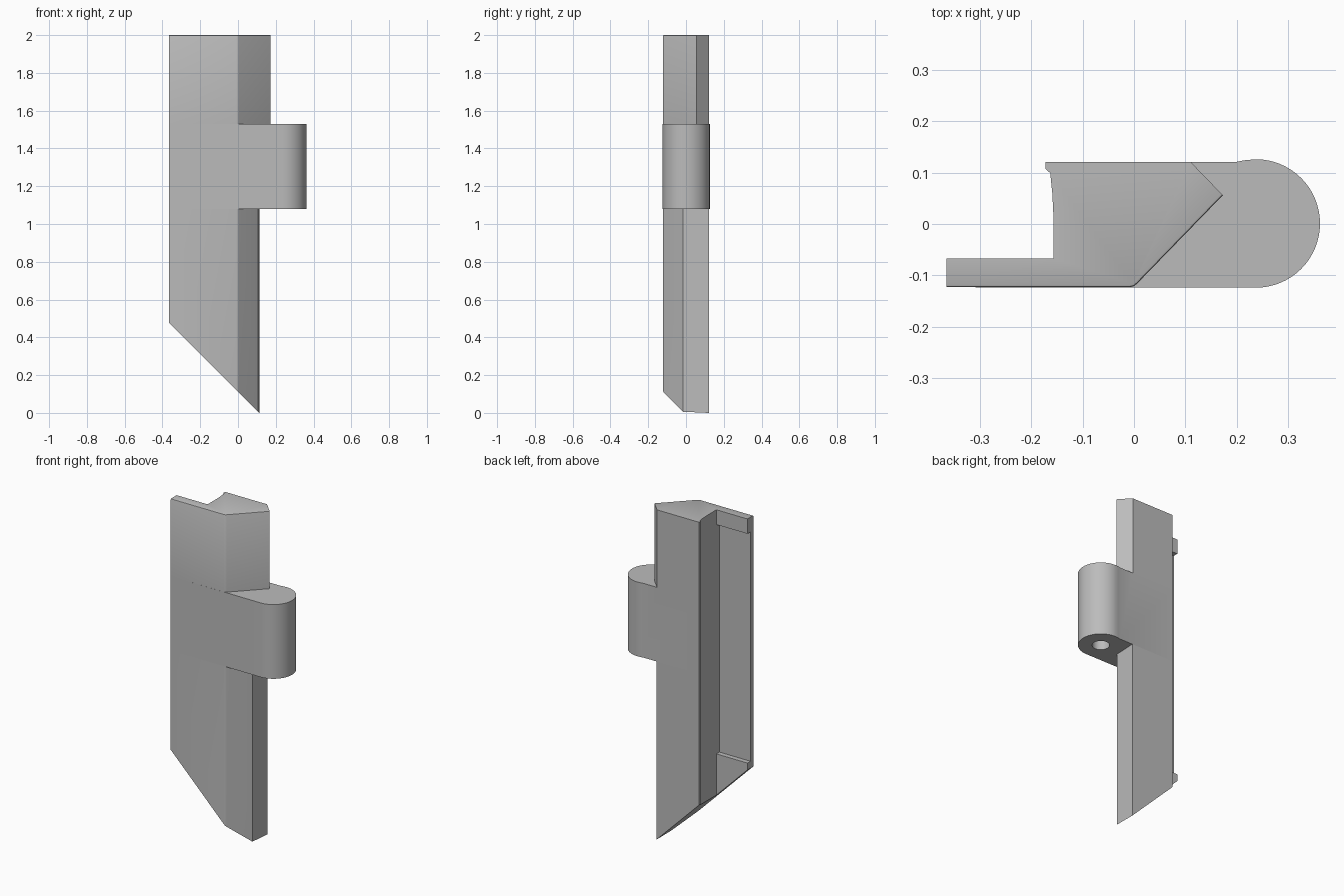
import bpy
import bmesh
from math import cos, sin, radians
from mathutils import Vector

if "Cube" in bpy.data.objects:
    bpy.data.objects.remove(bpy.data.objects["Cube"])

grey = bpy.data.materials.new("plain grey")
grey.use_nodes = True
grey.diffuse_color = (0.5, 0.5, 0.5, 1)
grey.node_tree.nodes["Principled BSDF"].inputs["Base Color"].default_value = (0.5, 0.5, 0.5, 1)


def prism(name, outline, low, high, upright=True, soften=False):
    """Extrude an outline along z, or along y when not upright."""
    bm = bmesh.new()
    place = (lambda a, b, h: (a, b, h)) if upright else (lambda a, b, h: (a, h, b))
    face = bm.faces.new([bm.verts.new(place(a, b, low)) for a, b in outline])
    made = bmesh.ops.extrude_face_region(bm, geom=[face])["geom"]
    shift = Vector(place(0, 0, high - low))
    bmesh.ops.translate(bm, vec=shift, verts=[v for v in made if isinstance(v, bmesh.types.BMVert)])
    bmesh.ops.recalc_face_normals(bm, faces=bm.faces[:])
    if soften:
        # Rounded upper rim along the front and the angled nose
        rim = [e for e in bm.edges if all(v.co.z > high - 0.001 for v in e.verts)
               and any(f.normal.y < -0.2 for f in e.link_faces)
               and all(v.co.y < 0.06 for v in e.verts)
               and all(abs(f.normal.x) < 0.9 for f in e.link_faces)]
        bmesh.ops.bevel(bm, geom=rim, offset=0.005, segments=2, profile=0.5, affect='EDGES')
    mesh = bpy.data.meshes.new(name)
    bm.to_mesh(mesh)
    bm.free()
    mesh.materials.append(grey)
    obj = bpy.data.objects.new(name, mesh)
    bpy.context.collection.objects.link(obj)
    return obj


def circle(x, y, r, start, end, steps):
    angles = [radians(start + (end - start) * i / steps) for i in range(steps + 1)]
    return [(x + r * cos(a), y + r * sin(a)) for a in angles]


def combine(target, tool, operation):
    mod = target.modifiers.new(operation.title(), 'BOOLEAN')
    mod.operation = operation
    mod.solver = 'EXACT'
    mod.object = tool
    bpy.context.view_layer.objects.active = target
    bpy.ops.object.modifier_apply(modifier=mod.name)
    bpy.data.objects.remove(tool)


# Shared rear and leaf outline, followed by the nose of each height band
FRONT, BACK = -0.123, 0.121
LEAF = -0.067
rear = [(-0.172, BACK), (-0.172, 0.107), (-0.163, 0.099), (-0.159, 0.06), (-0.157, 0.02),
        (-0.157, LEAF), (-0.365, LEAF), (-0.365, FRONT)]
corner = [(-0.008, FRONT), (0, -0.121), (0.006, -0.116)]
lower_nose = corner + [(0.107, -0.015), (0.113, BACK)]
upper_nose = corner + [(0.173, 0.056), (0.11, BACK)]
knuckle = circle(0.237, 0.001, 0.125, -90, 90, 32) + [(0.215, 0.124), (0.2, BACK)]

body = prism("hinge_body", rear + knuckle, 1.08, 1.53)
combine(body, prism("lower_body", rear + lower_nose, -0.2, 1.08), 'UNION')
combine(body, prism("upper_body", rear + upper_nose, 1.53, 2, soften=True), 'UNION')

# Slanted foot
slant = [(-0.6, 0.713), (0.313, -0.2), (0.313, -0.5), (-0.6, -0.5)]
combine(body, prism("foot_cutter", slant, -0.5, 0.5, upright=False), 'DIFFERENCE')

# Shallow recess in the back of the leaf, open at its outer edge
pocket = [(-0.5, 0.52), (-0.157, 0.52), (-0.157, 1.91), (-0.5, 1.91)]
combine(body, prism("recess_cutter", pocket, -0.096, -0.05, upright=False), 'DIFFERENCE')

# Blind pin hole from below
pin = circle(0.237, 0.001, 0.048, 0, 352.5, 47)
combine(body, prism("pin_hole_cutter", pin, 1.0, 1.43), 'DIFFERENCE')

bpy.ops.object.select_all(action='DESELECT')
body.select_set(True)
bpy.context.view_layer.objects.active = body
bpy.ops.object.shade_smooth_by_angle(angle=radians(30))
